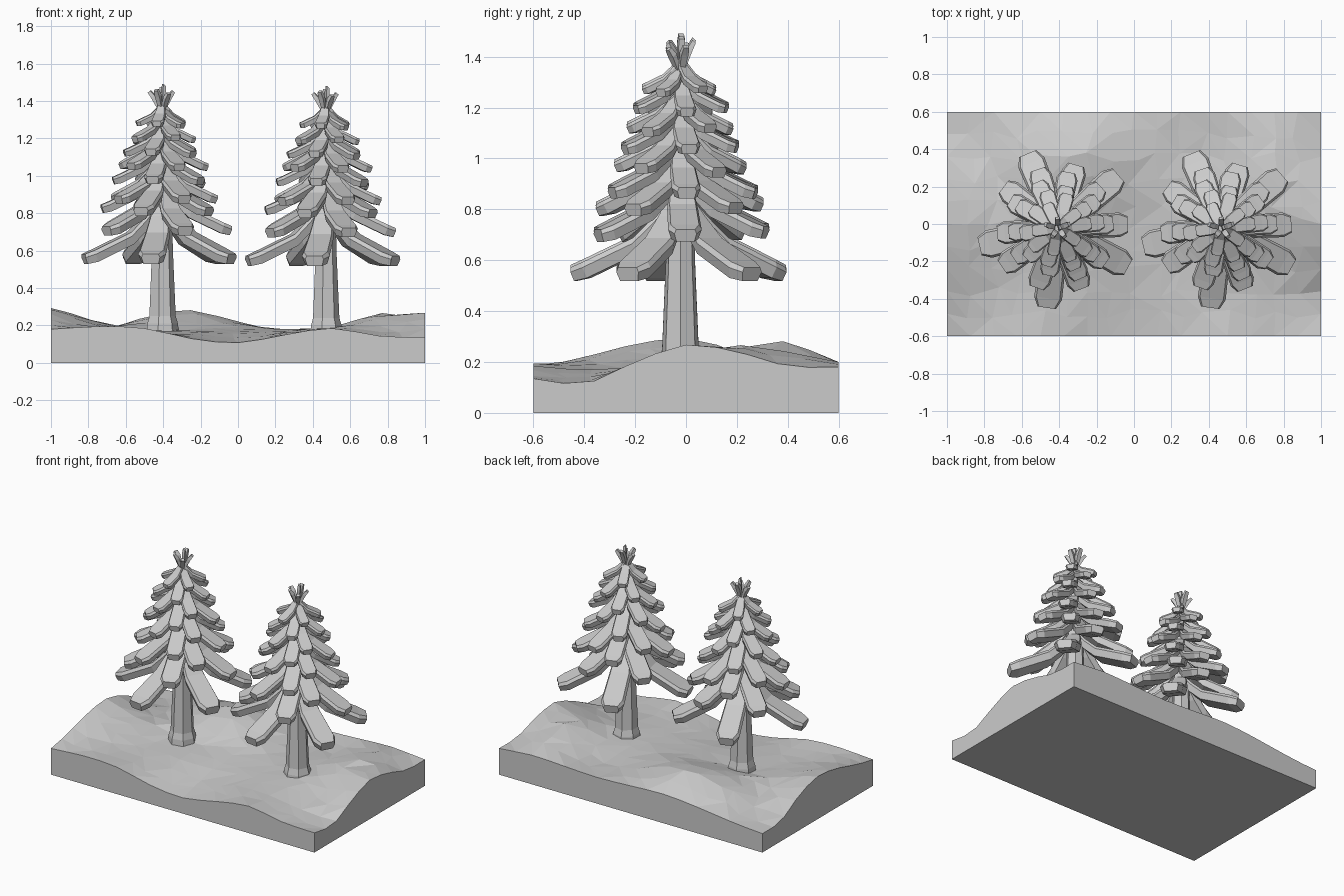
import bpy, bmesh, math, random
from mathutils import Vector, Matrix

if "Cube" in bpy.data.objects:
    bpy.data.objects.remove(bpy.data.objects["Cube"])

random.seed(4)


def finish(bm, name, loc=(0, 0, 0)):
    bmesh.ops.recalc_face_normals(bm, faces=bm.faces)
    me = bpy.data.meshes.new(name)
    bm.to_mesh(me)
    bm.free()
    ob = bpy.data.objects.new(name, me)
    ob.location = loc
    bpy.context.collection.objects.link(ob)
    return ob


def loft(bm, rings, mat=Matrix()):
    """Skin a list of equal-length point rings and cap both ends."""
    vs = [[bm.verts.new(mat @ Vector(p)) for p in r] for r in rings]
    n = len(vs[0])
    for a, b in zip(vs, vs[1:]):
        for i in range(n):
            bm.faces.new((a[i], a[(i + 1) % n], b[(i + 1) % n], b[i]))
    bm.faces.new(vs[0])
    bm.faces.new(vs[-1])


def spline(vals, u):
    """Smooth curve through evenly spaced values."""
    i = min(int(u), len(vals) - 2)
    f = u - i
    p1, p2 = vals[i], vals[i + 1]
    p0 = vals[i - 1] if i else p1
    p3 = vals[i + 2] if i + 2 < len(vals) else p2
    return p1 + .5 * f * (p2 - p0 + f * (2 * p0 - 5 * p1 + 4 * p2 - p3
                          + f * (3 * (p1 - p2) + p3 - p0)))


# ground block: coarse height field, front row first, resampled smoothly
H = [[.18, .195, .185, .13, .108, .15, .185, .145, .135],
     [.22, .19, .17, .15, .13, .16, .17, .14, .115],
     [.27, .21, .17, .17, .16, .17, .18, .17, .20],
     [.293, .22, .18, .18, .18, .18, .19, .23, .268],
     [.24, .18, .23, .25, .21, .18, .19, .265, .24],
     [.14, .16, .24, .28, .22, .17, .18, .24, .185],
     [.13, .15, .18, .20, .19, .18, .19, .20, .18]]
NX, NY = 16, 10
bm = bmesh.new()
top = []
for j in range(NY + 1):
    top.append([])
    for i in range(NX + 1):
        u, v = i * 8 / NX, j * 6 / NY
        if 0 < i < NX and 0 < j < NY:
            u += random.uniform(-.13, .13)
            v += random.uniform(-.15, .15)
        z = spline([spline(row, u) for row in H], v)
        top[-1].append(bm.verts.new((-1 + u * .25, -.6 + v * .2, z)))
for j in range(NY):
    for i in range(NX):
        a, b = top[j][i], top[j][i + 1]
        c, d = top[j + 1][i + 1], top[j + 1][i]
        tris = ((a, b, c), (a, c, d)) if random.random() < .5 else ((a, b, d), (b, c, d))
        for t in tris:
            bm.faces.new(t)
rim = (top[0] + [r[-1] for r in top[1:]] + top[-1][-2::-1]
       + [r[0] for r in top[-2:0:-1]])
low = [bm.verts.new((v.co.x, v.co.y, 0)) for v in rim]
for k in range(len(rim)):
    m = (k + 1) % len(rim)
    bm.faces.new((rim[k], rim[m], low[m], low[k]))
bm.faces.new(low)
finish(bm, "ground")


def branch(bm, length, ztip, width, thick, yaw):
    # (radius, rise, width, thickness) along the drooping bough
    prof = [(.06, .66, .50, .8), (.22, .47, .72, 1), (.42, .27, .92, 1),
            (.88, .05, 1.0, 1), (1.0, 0, .66, .85)]
    rings = []
    for r, h, w, t in prof:
        w, t = w * width, t * thick
        x, z = r * length, ztip + h * length
        rings.append([(x, w * .42, z), (x, w * .5, z - t * .35),
                      (x - t * .25, w * .40, z - t), (x - t * .25, -w * .40, z - t),
                      (x, -w * .5, z - t * .35), (x, -w * .42, z)])
    loft(bm, rings, Matrix.Rotation(yaw, 4, 'Z'))


def tree(name, loc):
    # flared seven-sided trunk
    bm = bmesh.new()
    rings = []
    for z, r in ((.12, .095), (.21, .086), (.25, .074), (.6, .059), (1.0, .05), (1.4, .018)):
        rings.append([(r * math.cos(k * math.tau / 7), r * math.sin(k * math.tau / 7), z)
                      for k in range(7)])
    loft(bm, rings)
    finish(bm, name + "_trunk", loc)

    # nine tiers of five boughs, each tier turned half a step
    rnd = random.Random(7)
    bm = bmesh.new()
    tiers = [(.43, .582), (.365, .74), (.33, .835), (.30, .90), (.265, .985),
             (.24, 1.065), (.215, 1.14), (.185, 1.21), (.145, 1.285)]
    first = (41, 112, 193, 262, 331)
    for t, (length, z) in enumerate(tiers):
        for k in range(5):
            if t == 0:
                yaw, dl, dz = first[k], 1, 0
            else:
                yaw = 40 + 72 * k + 36 * t + rnd.uniform(-6, 6)
                dl, dz = rnd.uniform(.95, 1.04), rnd.uniform(-.012, .012)
            branch(bm, length * dl, z + dz, .03 + .28 * length,
                   .02 + .10 * length, math.radians(yaw))
    finish(bm, name + "_boughs", loc)

    # crown of small upright sprigs
    bm = bmesh.new()
    for k, (r, z) in enumerate(((.06, 1.45), (.05, 1.47), (.065, 1.45), (.05, 1.46), (.055, 1.44), (.008, 1.485))):
        rings = []
        for f, s in ((0, .009), (.75, .015), (1, .011)):
            x, h = .004 + r * f ** 1.5, 1.34 + f * (z - 1.34)
            rings.append([(x - s * .6, -s, h + s * .5), (x + s * .6, -s, h - s * .5),
                          (x + s * .6, s, h - s * .5), (x - s * .6, s, h + s * .5)])
        loft(bm, rings, Matrix.Rotation(math.radians(20 + 72 * k), 4, 'Z'))
    finish(bm, name + "_crown", loc)


tree("left_tree", (-.407, -.022, 0))
tree("right_tree", (.468, -.022, -.01))
